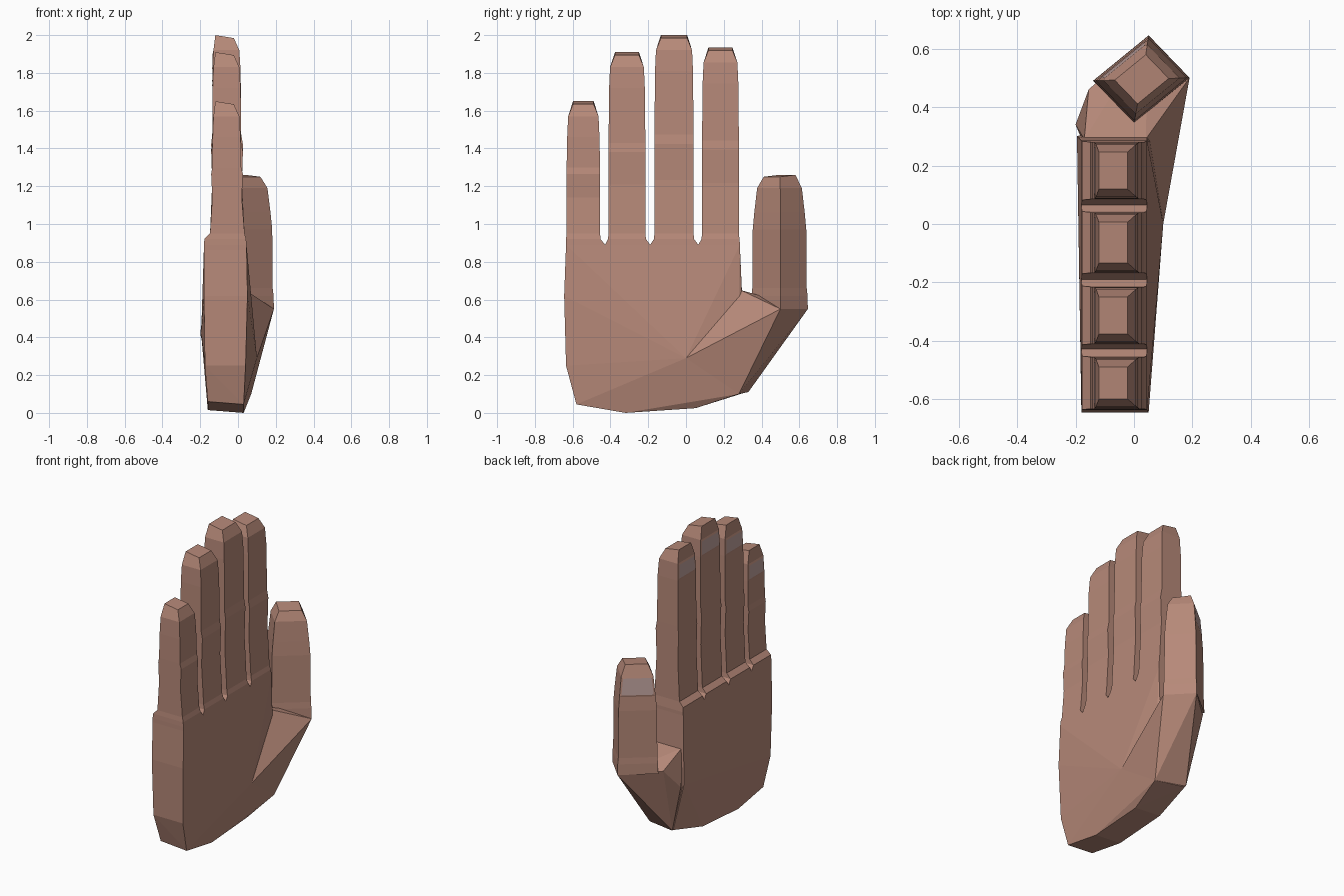
import bpy, bmesh
from mathutils import Vector

if "Cube" in bpy.data.objects:
    bpy.data.objects.remove(bpy.data.objects["Cube"])


def material(name, rgb):
    m = bpy.data.materials.new(name)
    m.diffuse_color = (*rgb, 1)
    m.use_nodes = True
    m.node_tree.nodes["Principled BSDF"].inputs["Base Color"].default_value = m.diffuse_color
    return m


SKIN = material("skin", (0.47, 0.25, 0.19))
NAIL = material("nail", (0.52, 0.36, 0.34))


def finish(bm, name):
    bmesh.ops.recalc_face_normals(bm, faces=bm.faces[:])
    me = bpy.data.meshes.new(name)
    bm.to_mesh(me)
    bm.free()
    me.materials.append(SKIN)
    me.materials.append(NAIL)
    ob = bpy.data.objects.new(name, me)
    bpy.context.collection.objects.link(ob)
    return ob


def hull(name, points):
    bm = bmesh.new()
    for p in points:
        bm.verts.new(p)
    res = bmesh.ops.convex_hull(bm, input=bm.verts[:])
    loose = [v for v in bm.verts if not v.link_faces]
    bmesh.ops.delete(bm, geom=loose, context='VERTS')
    bmesh.ops.dissolve_limit(bm, angle_limit=0.02, verts=bm.verts[:], edges=bm.edges[:])
    return finish(bm, name)


def loft(name, rings, nail_band, nail_side):
    """Join four-cornered rings; one side face of one band carries the nail."""
    bm = bmesh.new()
    vs = [[bm.verts.new(p) for p in r] for r in rings]
    nail = None
    for i in range(len(vs) - 1):
        for k in range(4):
            n = (k + 1) % 4
            f = bm.faces.new((vs[i][k], vs[i][n], vs[i + 1][n], vs[i + 1][k]))
            if i == nail_band and k == nail_side:
                nail = f
    bm.faces.new(vs[0][::-1])
    bm.faces.new(vs[-1])
    bmesh.ops.recalc_face_normals(bm, faces=bm.faces[:])
    bmesh.ops.inset_individual(bm, faces=[nail], thickness=0.016, depth=0.003)
    nail.material_index = 1
    return finish(bm, name)


# Palm: slab with a raised ball near the thumb
outline = [(-0.58, 0.045), (-0.32, 0.0), (0.05, 0.025)]
palm = [(0.03, y, z) for y, z in outline] + [(-0.16, y, z + 0.015) for y, z in outline]
for y, z, x0, x1 in [(-0.635, 0.25, -0.175, 0.04), (-0.645, 0.62, -0.18, 0.05),
                     (-0.635, 0.89, -0.18, 0.045), (0.285, 0.89, -0.18, 0.045),
                     (0.295, 0.66, -0.18, 0.045)]:
    palm += [(x0, y, z), (x1, y, z)]
palm += [(0.10, 0.0, 0.29), (0.07, 0.28, 0.10), (-0.13, 0.32, 0.11), (-0.195, 0.3, 0.42)]
hull("palm", palm)

# Thumb base: flared wedge between palm and thumb
corners = [Vector((0.19, 0.50, 0)), Vector((0.05, 0.645, 0)),
           Vector((-0.14, 0.49, 0)), Vector((0.0, 0.345, 0))]
hull("thumb_base", [(0.10, 0.0, 0.29), (0.07, 0.28, 0.10), (-0.13, 0.33, 0.11),
                    (0.19, 0.50, 0.55), (0.05, 0.645, 0.55), (-0.155, 0.46, 0.56),
                    (0.01, 0.34, 0.61), (0.04, 0.29, 0.65), (-0.2, 0.34, 0.42),
                    (-0.17, 0.29, 0.65), (-0.1, 0.1, 0.3)])

# Thumb: turned square column with a bevelled tip
centre = Vector((0.028, 0.495, 0))
levels = [(0.55, 1.0), (0.62, 0.99), (0.66, 0.96), (0.97, 0.945), (1.06, 0.89),
          (1.19, 0.79), (1.25, 0.56)]
rings = [[centre + (c - centre) * s + Vector((0, 0, z)) for c in corners] for z, s in levels]
rings[-1][1].z += 0.01
rings[-1][2].z += 0.01
loft("thumb", rings, 4, 1)

# Fingers: y range, top, base y range
fingers = {
    "little_finger": (-0.632, -0.455, 1.65, -0.636, -0.428),
    "ring_finger": (-0.41, -0.215, 1.91, -0.428, -0.19),
    "middle_finger": (-0.167, 0.04, 2.0, -0.19, 0.065),
    "index_finger": (0.085, 0.28, 1.935, 0.065, 0.286),
}
for name, (y0, y1, top, b0, b1) in fingers.items():
    h = top - 0.95
    # z, back x, front x, y range
    secs = [(0.85, -0.18, 0.045, b0, b1), (0.89, -0.18, 0.045, b0, b1),
            (0.92, -0.178, 0.043, y0 - 0.003, y1 + 0.003),
            (0.95, -0.148, 0.035, y0, y1),
            (0.95 + 0.27 * h, -0.136, 0.02, y0, y1),
            (0.95 + 0.45 * h, -0.142, 0.026, y0, y1),
            (0.95 + 0.50 * h, -0.136, 0.017, y0, y1),
            (top - 0.19, -0.134, 0.014, y0 + 0.003, y1 - 0.003),
            (top - 0.08, -0.130, 0.007, y0 + 0.008, y1 - 0.008),
            (top, -0.12, -0.022, y0 + 0.034, y1 - 0.034)]
    rings = [[Vector((x0, a, z)), Vector((x1, a, z)), Vector((x1, b, z)), Vector((x0, b, z))]
             for z, x0, x1, a, b in secs]
    for k in (1, 2):
        rings[-1][k].z -= 0.016
    loft(name, rings, 7, 3)
